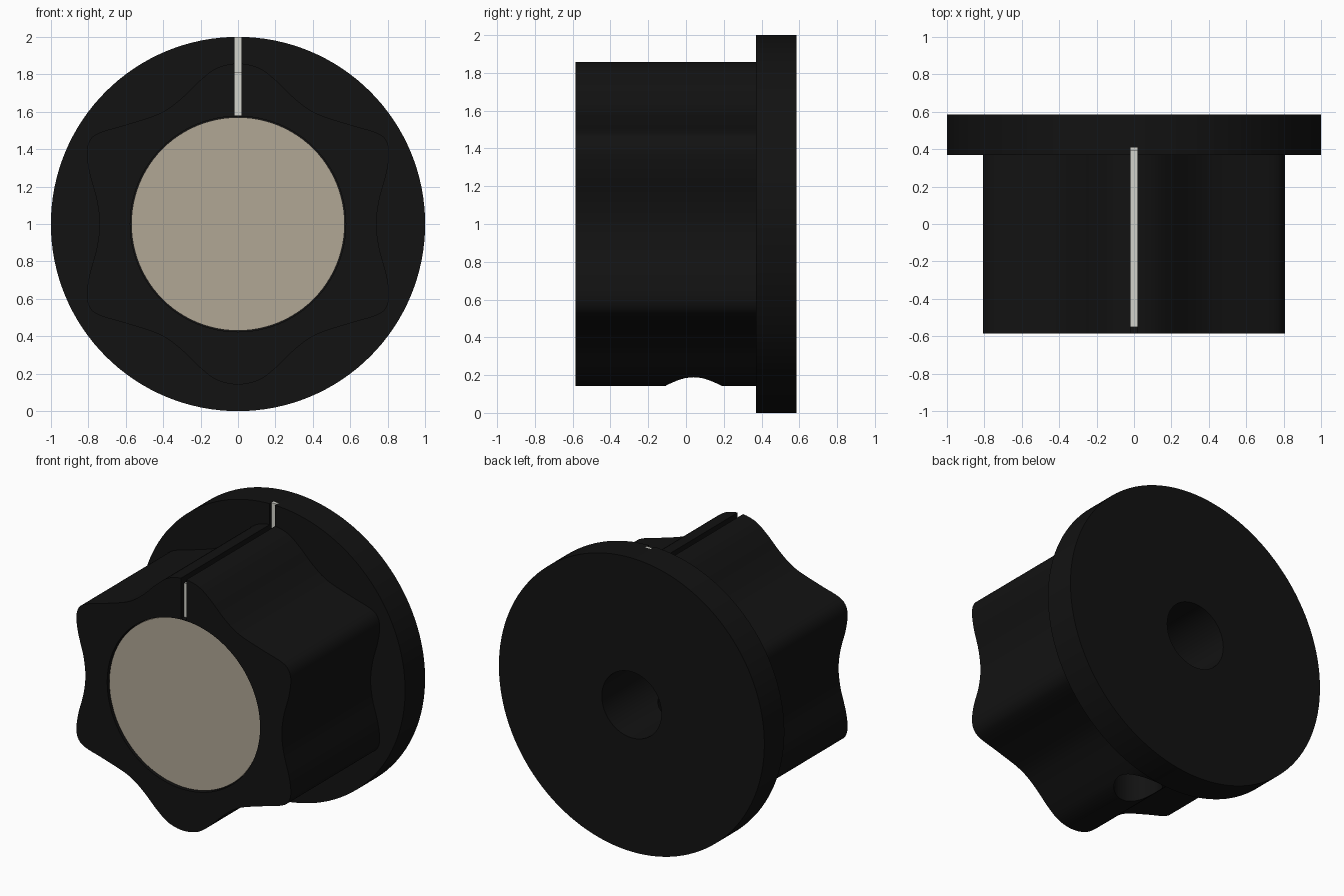
import bpy, bmesh, math
from mathutils import Vector, Matrix

if "Cube" in bpy.data.objects:
    bpy.data.objects.remove(bpy.data.objects["Cube"])


def material(name, rgb):
    m = bpy.data.materials.new(name)
    m.diffuse_color = (*rgb, 1)
    m.use_nodes = True
    m.node_tree.nodes["Principled BSDF"].inputs["Base Color"].default_value = m.diffuse_color
    return m


BLACK = material("black_plastic", (0.006, 0.006, 0.006))
BEIGE = material("cap_beige", (0.44, 0.385, 0.30))
WHITE = material("inlay_white", (0.65, 0.65, 0.60))


def prism(name, outline, offset, mat=None):
    """Extrude a closed 3D outline by an offset vector."""
    bm = bmesh.new()
    face = bm.faces.new([bm.verts.new(p) for p in outline])
    new = bmesh.ops.extrude_face_region(bm, geom=[face])["geom"]
    bmesh.ops.translate(bm, vec=offset, verts=[v for v in new if isinstance(v, bmesh.types.BMVert)])
    bmesh.ops.recalc_face_normals(bm, faces=bm.faces)
    me = bpy.data.meshes.new(name)
    bm.to_mesh(me)
    bm.free()
    ob = bpy.data.objects.new(name, me)
    bpy.context.collection.objects.link(ob)
    if mat:
        me.materials.append(mat)
    return ob


def disc(name, r, y0, y1, n=96, mat=None):
    """Cylinder along y, centred on the knob axis."""
    ring = [(r * math.cos(2 * math.pi * i / n), y0, 1 + r * math.sin(2 * math.pi * i / n)) for i in range(n)]
    return prism(name, ring, (0, y1 - y0, 0), mat)


def combine(ob, other, op):
    bpy.context.view_layer.objects.active = ob
    mod = ob.modifiers.new(op.lower(), 'BOOLEAN')
    mod.operation, mod.solver, mod.object = op, 'EXACT', other
    bpy.ops.object.modifier_apply(modifier=mod.name)
    bpy.data.objects.remove(other)


def smooth(ob):
    bpy.ops.object.select_all(action='DESELECT')
    ob.select_set(True)
    bpy.context.view_layer.objects.active = ob
    bpy.ops.object.shade_smooth_by_angle(angle=math.radians(30))


def spline(pts, steps=5):
    """Closed Catmull-Rom curve through 2D points."""
    out, n = [], len(pts)
    for i in range(n):
        a, b, c, d = (Vector(pts[(i + k) % n]) for k in (-1, 0, 1, 2))
        for s in range(steps):
            t = s / steps
            out.append(0.5 * (2 * b + (c - a) * t + (2 * a - 5 * b + 4 * c - d) * t * t
                              + (3 * b - a - 3 * c + d) * t ** 3))
    return out


# Six-lobed grip: one quarter of the outline, mirrored both ways
quarter = [(0.74, 0), (0.755, 0.13), (0.793, 0.27), (0.808, 0.38), (0.79, 0.45), (0.735, 0.49),
           (0.60, 0.53), (0.42, 0.59), (0.31, 0.665), (0.20, 0.77), (0.11, 0.835), (0, 0.858)]
half = quarter + [(-x, z) for x, z in quarter[-2::-1]]
outline = half + [(x, -z) for x, z in half[-2:0:-1]]
knob = prism("knob_body", [(p.x, -0.585, 1 + p.y) for p in spline(outline)], (0, 1.05, 0), BLACK)

# Round skirt at the back
combine(knob, disc("skirt", 1.0, 0.37, 0.585, 128, BLACK), 'UNION')

# Cap recess and shaft bore
combine(knob, disc("cap_recess", 0.576, -0.7, -0.55), 'DIFFERENCE')
combine(knob, disc("shaft_bore", 0.225, -0.3, 0.7, 48), 'DIFFERENCE')

# Set screw hole through the bottom lobe into the bore
ring = [(0.15 * math.cos(2 * math.pi * i / 40), 0.04 + 0.15 * math.sin(2 * math.pi * i / 40), -0.1)
        for i in range(40)]
combine(knob, prism("screw_hole", ring, (0, 0, 1.08)), 'DIFFERENCE')

# Pointer groove running over front, top and skirt
bed = [(0.41, 1.79), (-0.53, 1.79), (-0.53, 1.58)]
groove = [(-0.7, 1.58), (-0.7, 2.1), (0.41, 2.1)] + bed
combine(knob, prism("groove", [(-0.02, y, z) for y, z in groove], (0.04, 0, 0)), 'DIFFERENCE')
smooth(knob)

# White inlay on the groove floor
inlay = [(-0.55, 1.58), (-0.55, 1.81), (0.39, 1.81), (0.39, 1.999), (0.41, 1.999)] + bed
prism("pointer_inlay", [(-0.02, y, z) for y, z in inlay], (0.04, 0, 0), WHITE)

# Front cap
smooth(disc("front_cap", 0.57, -0.57, -0.545, 96, BEIGE))
